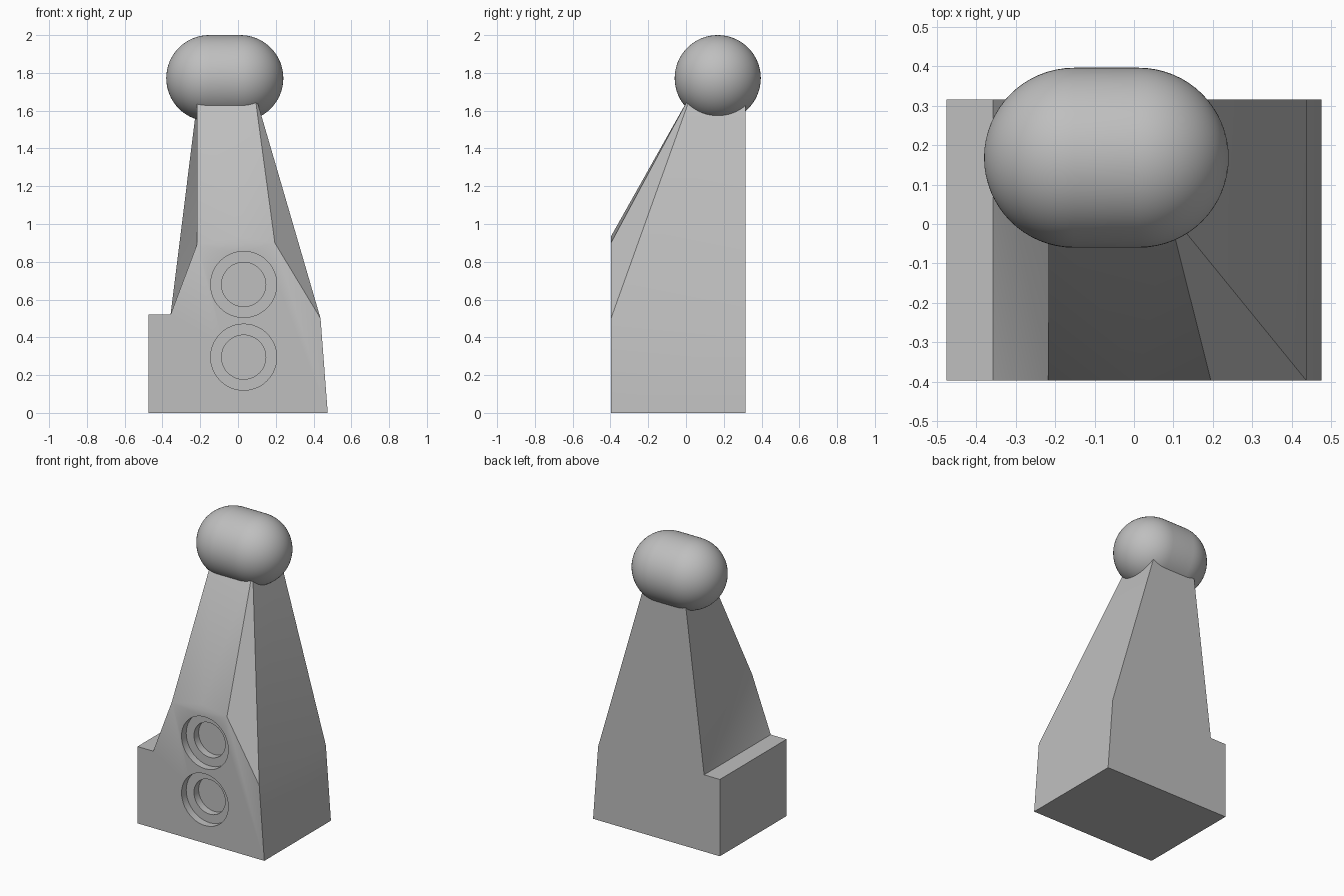
import bpy, bmesh
from math import cos, sin, pi, radians
from mathutils import Vector

if "Cube" in bpy.data.objects:
    bpy.data.objects.remove(bpy.data.objects["Cube"], do_unlink=True)

grey = bpy.data.materials.new("light grey")
grey.use_nodes = True
grey.diffuse_color = (0.52, 0.52, 0.52, 1)
grey.node_tree.nodes["Principled BSDF"].inputs["Base Color"].default_value = grey.diffuse_color


def make_object(name, bm):
    bmesh.ops.recalc_face_normals(bm, faces=bm.faces)
    mesh = bpy.data.meshes.new(name)
    bm.to_mesh(mesh)
    bm.free()
    mesh.materials.append(grey)
    obj = bpy.data.objects.new(name, mesh)
    bpy.context.collection.objects.link(obj)
    return obj


def activate(obj):
    bpy.ops.object.select_all(action="DESELECT")
    obj.select_set(True)
    bpy.context.view_layer.objects.active = obj


def smooth(obj, angle):
    activate(obj)
    bpy.ops.object.shade_smooth_by_angle(angle=radians(angle))


FRONT, BACK = -0.397, 0.316

# Tapered body: named corners joined into faces
corners = {
    # front outline
    "f_base_r": (-0.475, FRONT, 0), "f_base_l": (0.475, FRONT, 0),
    "f_hip": (0.437, FRONT, 0.5), "f_chest_l": (0.195, FRONT, 0.9),
    "f_peak": (0.01, FRONT, 0.935), "f_chest_r": (-0.218, FRONT, 0.89),
    "f_step": (-0.357, FRONT, 0.52), "f_ledge": (-0.475, FRONT, 0.52),
    # back outline
    "b_base_r": (-0.475, BACK, 0), "b_base_l": (0.475, BACK, 0),
    "b_hip": (0.437, BACK, 0.5), "b_step": (-0.357, BACK, 0.52),
    "b_ledge": (-0.475, BACK, 0.52),
    # neck, hidden inside the rounded top
    "n_fl": (0.087, 0.033, 1.7), "n_fr": (-0.216, 0.033, 1.7),
    "n_bl": (0.087, BACK, 1.7), "n_br": (-0.21, BACK, 1.7),
}
faces = [
    "f_base_r f_base_l f_hip f_chest_l f_peak f_chest_r f_step f_ledge",
    "b_base_r b_base_l b_hip n_bl n_br b_step b_ledge",
    "f_base_r f_base_l b_base_l b_base_r",
    "f_base_r f_ledge b_ledge b_base_r",
    "f_ledge f_step b_step b_ledge",
    "f_step f_chest_r b_step", "f_chest_r n_br b_step", "f_chest_r n_fr n_br",
    "f_chest_r f_peak n_fr", "f_peak n_fl n_fr", "f_peak f_chest_l n_fl",
    "f_chest_l f_hip n_fl",
    "f_hip b_hip n_bl n_fl", "f_base_l b_base_l b_hip f_hip",
    "n_fl n_bl n_br n_fr",
]
bm = bmesh.new()
verts = {name: bm.verts.new(co) for name, co in corners.items()}
for face in faces:
    bm.faces.new([verts[n] for n in face.split()])
body = make_object("body", bm)


# Stepped round sockets: a lathe cutter for each
def lathe(profile, centre, axis, steps):
    bm = bmesh.new()
    ring = [bm.verts.new(Vector(p) + Vector(centre)) for p in profile]
    edges = [bm.edges.new(pair) for pair in zip(ring, ring[1:])]
    bmesh.ops.spin(bm, geom=ring + edges, cent=centre, axis=axis,
                   angle=2 * pi, steps=steps)
    bmesh.ops.remove_doubles(bm, verts=bm.verts, dist=0.0001)
    return bm


socket = [(0, -0.1, 0), (0.175, -0.1, 0), (0.175, 0.05, 0),
          (0.117, 0.05, 0), (0.117, 0.1, 0), (0, 0.1, 0)]
for height in (0.295, 0.68):
    cutter = make_object("socket_cutter", lathe(socket, (0.03, FRONT, height), (0, 1, 0), 48))
    cutter.hide_render = True
    cut = body.modifiers.new("socket", "BOOLEAN")
    cut.operation = "DIFFERENCE"
    cut.solver = "EXACT"
    cut.object = cutter
    activate(body)
    bpy.ops.object.modifier_apply(modifier=cut.name)
    bpy.data.objects.remove(cutter, do_unlink=True)
smooth(body, 30)

# Rounded top: a capsule lying along x
radius, half, arc = 0.228, 0.082, 16
quarter = [(half + radius * sin(a), radius * cos(a))
           for a in (i * pi / 2 / arc for i in range(arc + 1))]
outline = [(-x, 0, r) for x, r in reversed(quarter)] + [(x, 0, r) for x, r in quarter]
cap = make_object("rounded_top", lathe(outline, (-0.07, 0.168, 1.772), (1, 0, 0), 64))
smooth(cap, 40)
